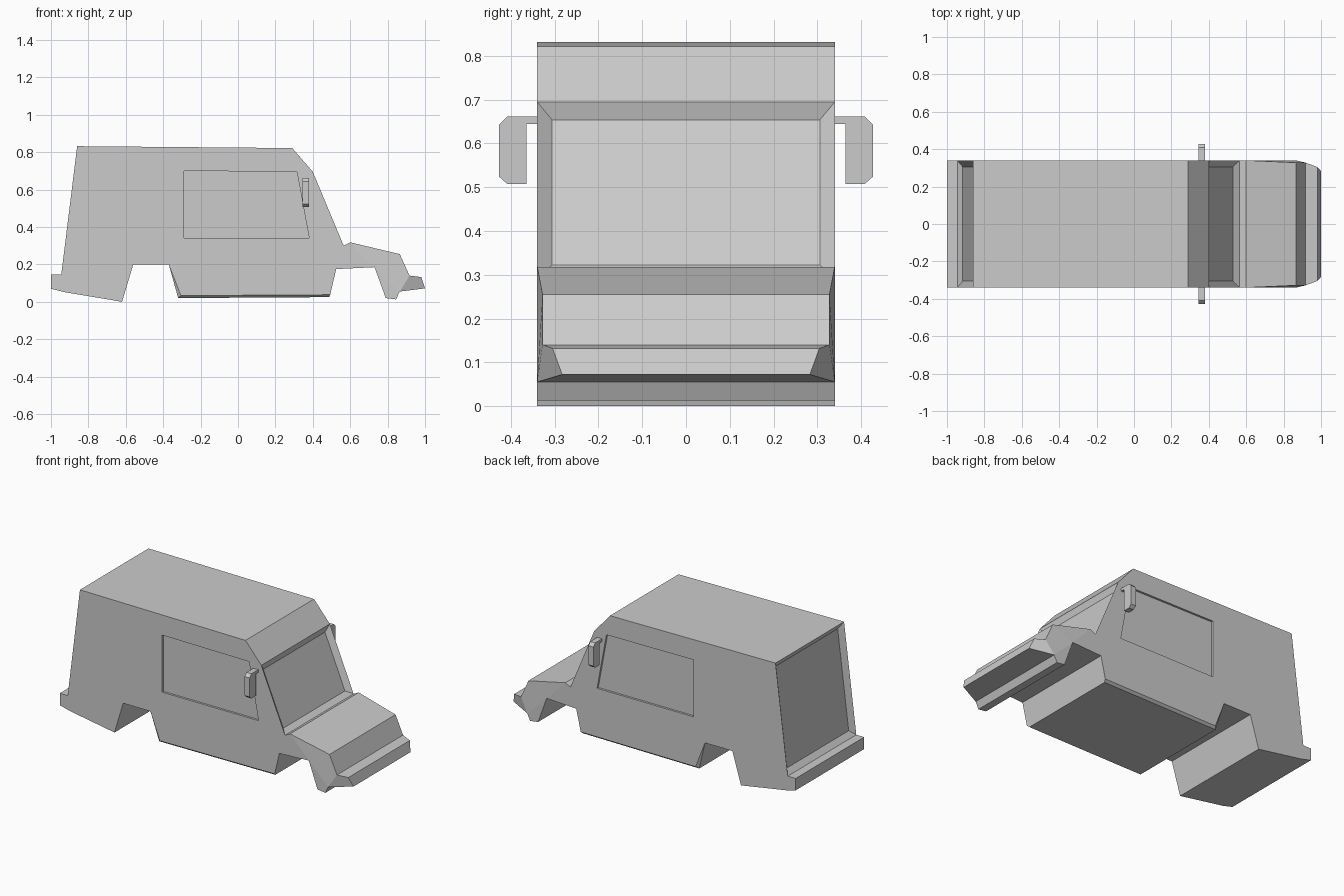
import bpy, bmesh

if "Cube" in bpy.data.objects:
    bpy.data.objects.remove(bpy.data.objects["Cube"])


def make_object(name, bm):
    bmesh.ops.recalc_face_normals(bm, faces=bm.faces)
    mesh = bpy.data.meshes.new(name)
    bm.to_mesh(mesh)
    bm.free()
    obj = bpy.data.objects.new(name, mesh)
    bpy.context.collection.objects.link(obj)
    return obj


def prism(name, ring_a, ring_b):
    bm = bmesh.new()
    a = [bm.verts.new(p) for p in ring_a]
    b = [bm.verts.new(p) for p in ring_b]
    bm.faces.new(a)
    bm.faces.new(b[::-1])
    for i in range(len(a)):
        j = (i + 1) % len(a)
        bm.faces.new((a[i], b[i], b[j], a[j]))
    return make_object(name, bm)


# Body outline: (x, z, half width), clockwise from the rear bumper
W = 0.34
outline = [
    (-1.0, 0.145, W), (-0.945, 0.145, W), (-0.86, 0.832, W),      # 0-2 rear
    (0.29, 0.822, W), (0.40, 0.695, W), (0.565, 0.30, W),         # 3-5 roof, windscreen
    (0.60, 0.318, W), (0.865, 0.255, 0.328), (0.917, 0.14, 0.328),  # 6-8 bonnet
    (0.98, 0.132, 0.305), (1.0, 0.072, 0.283), (0.865, 0.055, W),   # 9-11 front bumper
    (0.845, 0.013, W), (0.79, 0.02, W), (0.73, 0.185, W),         # 12-14 front arch
    (0.525, 0.175, W), (0.487, 0.025, 0.325), (-0.32, 0.02, 0.325),  # 15-17 floor
    (-0.37, 0.20, W), (-0.56, 0.20, W), (-0.62, 0.0, W),          # 18-20 rear arch
    (-0.93, 0.052, W), (-1.0, 0.07, W),                           # 21-22 rear bumper
]
RIM = len(outline)
sill = [(0.493, 0.038, W), (-0.305, 0.033, W)]                    # 23-24 sill edge
side_faces = [
    [0, 1, 2, 3, 4, 5, 6, 14, 15, 23, 24, 18, 19, 20, 21, 22],
    [6, 7, 14], [7, 8, 11, 14], [11, 12, 13, 14], [8, 9, 10, 11],
    [15, 16, 23], [23, 16, 17, 24], [24, 17, 18],
]

bm = bmesh.new()
sides = []
for s in (-1, 1):
    vs = [bm.verts.new((x, s * w, z)) for x, z, w in outline + sill]
    for f in side_faces:
        bm.faces.new([vs[i] for i in f])
    sides.append(vs)
strip = []
for i in range(RIM):
    j = (i + 1) % RIM
    strip.append(bm.faces.new((sides[0][i], sides[1][i], sides[1][j], sides[0][j])))
bmesh.ops.recalc_face_normals(bm, faces=bm.faces)

# Recessed windscreen and rear door
for f in (strip[4], strip[1]):
    bmesh.ops.inset_individual(bm, faces=[f], thickness=0.034, depth=-0.025,
                               use_even_offset=True)
body = make_object("body", bm)

# Recessed side windows
window = [(-0.29, 0.70), (0.315, 0.695), (0.38, 0.342), (-0.29, 0.342)]
for s in (-1, 1):
    cutter = prism("window_cutter",
                   [(x, s * 0.327, z) for x, z in window],
                   [(x, s * 0.40, z) for x, z in window])
    cutter.hide_render = True
    mod = body.modifiers.new("window", "BOOLEAN")
    mod.operation = "DIFFERENCE"
    mod.solver = "EXACT"
    mod.object = cutter
    bpy.context.view_layer.objects.active = body
    bpy.ops.object.modifier_apply(modifier=mod.name)
    bpy.data.objects.remove(cutter)

# Wing mirrors on short arms
mirror = [(0.335, 0.662), (0.408, 0.662), (0.427, 0.643), (0.427, 0.524),
          (0.408, 0.507), (0.365, 0.507), (0.365, 0.645), (0.335, 0.645)]
for s, side in ((-1, "right"), (1, "left")):
    prism("wing_mirror_" + side,
          [(0.345, s * y, z) for y, z in mirror],
          [(0.379, s * y, z) for y, z in mirror])
